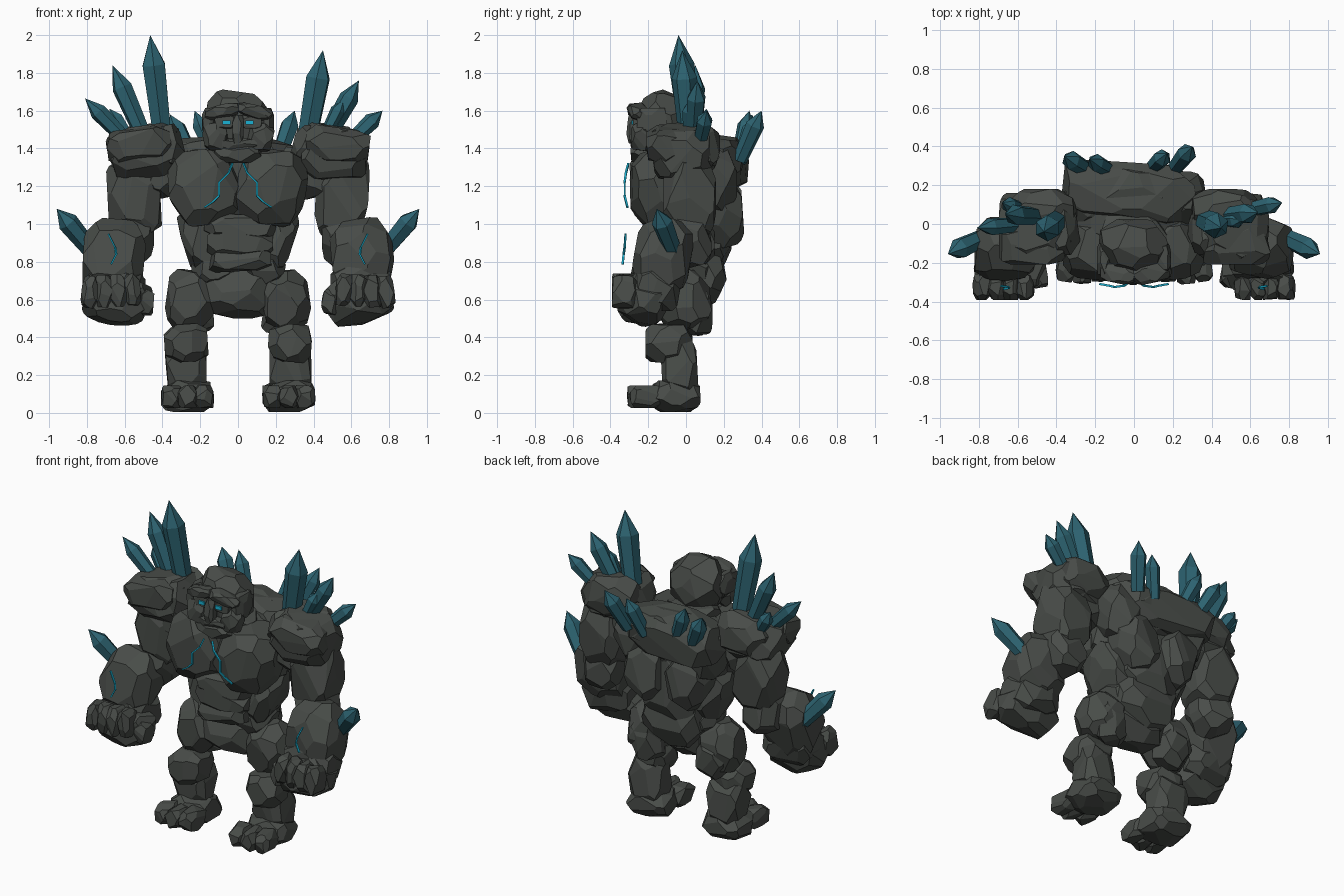
import bpy, bmesh, math, random
from mathutils import Vector, Matrix, Euler

if "Cube" in bpy.data.objects:
    bpy.data.objects.remove(bpy.data.objects["Cube"])


def material(name, rgb):
    m = bpy.data.materials.new(name)
    m.diffuse_color = (*rgb, 1)
    m.use_nodes = True
    m.node_tree.nodes["Principled BSDF"].inputs["Base Color"].default_value = m.diffuse_color
    return m


ROCK = material("dark_grey_rock", (0.066, 0.073, 0.066))
CRYSTAL = material("teal_crystal", (0.026, 0.125, 0.165))
GLOW = material("glowing_cyan", (0.01, 0.45, 0.66))


def finish(name, bm, mat):
    bmesh.ops.recalc_face_normals(bm, faces=bm.faces[:])
    me = bpy.data.meshes.new(name)
    bm.to_mesh(me)
    bm.free()
    me.materials.append(mat)
    ob = bpy.data.objects.new(name, me)
    bpy.context.collection.objects.link(ob)
    return ob


seed = [0]


def rock(name, center, half, rot=(0, 0, 0), cuts=24, q=1.6):
    """Boulder: a block chipped by planes around a rounded-box shape (rot in degrees)."""
    seed[0] += 1
    rnd = random.Random(seed[0] * 7 + 3)
    bm = bmesh.new()
    bmesh.ops.create_cube(bm, size=2)
    turn = rnd.uniform(0, 6.28)
    for i in range(cuts):
        z = 1 - 2 * (i + 0.5) / cuts
        a = i * 2.39996 + turn
        r = math.sqrt(1 - z * z)
        n = Vector((r * math.cos(a), r * math.sin(a), z))
        n += Vector([rnd.uniform(-0.22, 0.22) for _ in range(3)])
        n.normalize()
        d = sum(abs(c) ** q for c in n) ** (1 / q) * rnd.uniform(0.88, 1.0)
        res = bmesh.ops.bisect_plane(bm, geom=bm.verts[:] + bm.edges[:] + bm.faces[:],
                                     plane_co=n * d, plane_no=n, clear_outer=True)
        edges = [e for e in res["geom_cut"] if isinstance(e, bmesh.types.BMEdge)]
        if len(edges) > 2:
            bmesh.ops.contextual_create(bm, geom=edges)
    pts = [v.co.copy() for v in bm.verts]
    bm.free()
    # fit to the wanted size, then hull into a clean closed solid
    lo = [min(p[k] for p in pts) for k in range(3)]
    hi = [max(p[k] for p in pts) for k in range(3)]
    R = Euler([math.radians(a) for a in rot]).to_matrix()
    bm = bmesh.new()
    for p in pts:
        q3 = Vector([((p[k] - lo[k]) / (hi[k] - lo[k]) * 2 - 1) * half[k] for k in range(3)])
        bm.verts.new(R @ q3 + Vector(center))
    bmesh.ops.remove_doubles(bm, verts=bm.verts[:], dist=0.002)
    bmesh.ops.convex_hull(bm, input=bm.verts[:])
    loose = [v for v in bm.verts if not v.link_faces]
    bmesh.ops.delete(bm, geom=loose, context='VERTS')
    bmesh.ops.dissolve_limit(bm, angle_limit=math.radians(4), verts=bm.verts[:], edges=bm.edges[:])
    return finish(name, bm, ROCK)


def crystal(name, base, tip, r):
    """Six-sided shard that widens slightly, then comes to a point."""
    base, tip = Vector(base), Vector(tip)
    axis = tip - base
    M = Matrix.Translation(base) @ axis.to_track_quat('Z', 'Y').to_matrix().to_4x4()
    L = axis.length
    bm = bmesh.new()
    rings = [[bm.verts.new(M @ Vector((rr * math.cos(k * math.pi / 3 + 0.3),
                                       rr * math.sin(k * math.pi / 3 + 0.3), h)))
              for k in range(6)] for rr, h in ((0.8 * r, 0), (r, L * 0.71))]
    top = bm.verts.new(tip)
    bm.faces.new(rings[0][::-1])
    for k in range(6):
        j = (k + 1) % 6
        bm.faces.new((rings[0][k], rings[0][j], rings[1][j], rings[1][k]))
        bm.faces.new((rings[1][k], rings[1][j], top))
    return finish(name, bm, CRYSTAL)


def box(bm, center, size, R=Matrix.Identity(3)):
    M = Matrix.Translation(center) @ R.to_4x4() @ Matrix.Diagonal((*size, 1))
    bmesh.ops.create_cube(bm, size=1, matrix=M)


def crack(name, pts, w=0.011):
    """Thin glowing strip along a zigzag path."""
    bm = bmesh.new()
    for a, b in zip(pts, pts[1:]):
        a, b = Vector(a), Vector(b)
        box(bm, (a + b) / 2, (w, 0.008, (b - a).length + w * 0.5),
            (b - a).to_track_quat('Z', 'Y').to_matrix())
    return finish(name, bm, GLOW)


# torso
rock("torso_core", (0, 0.01, 1.18), (0.33, 0.20, 0.23), cuts=28)
rock("upper_back", (-0.03, 0.165, 1.325), (0.34, 0.15, 0.13), (-8, 0, -6), 28, 1.35)
rock("spine_hump", (0.01, 0.17, 1.32), (0.23, 0.13, 0.15), (-8, 0, 0))
rock("lower_back", (0.0, 0.10, 0.98), (0.20, 0.13, 0.24), (6, 0, 0))
rock("waist_back", (0, 0.06, 0.78), (0.21, 0.14, 0.22), (10, 0, 0))
rock("neck", (0, -0.06, 1.36), (0.17, 0.13, 0.09))
for i, (z, w, h) in enumerate(((0.985, 0.19, 0.065), (0.9, 0.175, 0.065), (0.81, 0.165, 0.06))):
    rock(f"belly_slab_{i + 1}", (0.01, -0.12, z), (w, 0.11, h), (0, 3 - 3 * i, 0), 22, 1.3)
rock("pelvis", (0, -0.01, 0.645), (0.225, 0.15, 0.145), cuts=26, q=1.8)

# head
rock("skull", (-0.005, -0.115, 1.545), (0.17, 0.14, 0.155), (0, 8, 0), 26, 1.75)
rock("nose", (0, -0.28, 1.50), (0.03, 0.033, 0.075), (-6, 0, 0), 14)
rock("upper_lip", (0, -0.255, 1.425), (0.10, 0.04, 0.028), cuts=16)
rock("jaw", (0, -0.215, 1.375), (0.135, 0.08, 0.055), cuts=20, q=1.8)

for s, side in ((1, "left"), (-1, "right")):
    # face halves
    rock(f"{side}_brow", (s * 0.085, -0.255, 1.595), (0.095, 0.05, 0.035), (0, s * 14, s * 12), 18)
    rock(f"{side}_eye_socket", (s * 0.075, -0.245, 1.54), (0.05, 0.033, 0.035), cuts=14, q=1.2)
    rock(f"{side}_cheek", (s * 0.12, -0.225, 1.46), (0.065, 0.065, 0.075), (0, s * 12, 0), cuts=18)
    rock(f"{side}_temple", (s * 0.155, -0.18, 1.54), (0.035, 0.08, 0.075), cuts=16)
    bm = bmesh.new()
    box(bm, (s * 0.06, -0.284, 1.538), (0.042, 0.009, 0.022))
    finish(f"{side}_eye", bm, GLOW)

    # chest, flanks and back
    rock(f"{side}_chest_plate", (s * 0.175, -0.13, 1.195), (0.185, 0.16, 0.20), (0, s * 8, s * 6), 28, 1.5)
    rock(f"{side}_flank", (s * 0.195, 0.0, 0.92), (0.10, 0.15, 0.18), (0, s * 18, 0))
    rock(f"{side}_hip", (s * 0.13, 0.0, 0.76), (0.115, 0.14, 0.10), (0, s * 15, 0))
    rock(f"{side}_shoulder_blade", (s * 0.24, 0.13, 1.24), (0.12, 0.14, 0.17), (0, s * 8, 0))
    rock(f"{side}_back_muscle", (s * 0.15, 0.17, 1.06), (0.13, 0.13, 0.18), (4, s * 10, 0))

    # shoulder
    rock(f"{side}_shoulder", (s * 0.50, -0.02, 1.375), (0.19, 0.17, 0.145), (0, s * 8, 0), 26, 1.5)
    rock(f"{side}_shoulder_plate", (s * 0.525, -0.10, 1.42), (0.17, 0.11, 0.09), (0, s * 8, 0), 22, 1.4)
    rock(f"{side}_shoulder_back", (s * 0.47, 0.07, 1.40), (0.17, 0.11, 0.13), (0, s * 8, 0))
    rock(f"{side}_shoulder_inner", (s * 0.375, -0.03, 1.41), (0.085, 0.13, 0.11), (0, s * 14, 0), 18)
    rock(f"{side}_armpit", (s * 0.40, 0.0, 1.25), (0.09, 0.11, 0.11), (0, s * -20, 0), 18)

    # arm
    rock(f"{side}_upper_arm", (s * 0.55, 0.02, 1.13), (0.14, 0.14, 0.22), (0, s * 3, 0), q=1.5)
    rock(f"{side}_elbow", (s * 0.565, 0.01, 0.92), (0.12, 0.125, 0.15), (15, 0, 0))
    rock(f"{side}_forearm", (s * 0.66, -0.125, 0.82), (0.165, 0.15, 0.205), (-10, s * -6, 0), 26)
    rock(f"{side}_wrist", (s * 0.65, -0.16, 0.67), (0.16, 0.13, 0.13), (-10, 0, 0))

    # fist
    rock(f"{side}_fist", (s * 0.64, -0.225, 0.595), (0.18, 0.13, 0.122), (-8, s * -7, 0), 24)
    for i in range(4):
        x = 0.56 + 0.075 * i
        rock(f"{side}_finger_{i + 1}", (s * x, -0.325, 0.652 - 0.004 * i),
             (0.044, 0.066, 0.085), (0, s * (6 - 4 * i), 0), 18, 1.5)
    rock(f"{side}_thumb", (s * 0.497, -0.25, 0.585), (0.048, 0.08, 0.07), (0, 0, s * -10), 16)

    # leg
    rock(f"{side}_thigh", (s * 0.25, -0.01, 0.595), (0.13, 0.14, 0.155), (4, s * -8, 0), 26)
    rock(f"{side}_buttock", (s * 0.235, 0.05, 0.545), (0.10, 0.09, 0.13), (0, s * 8, 0), 18)
    rock(f"{side}_knee", (s * 0.275, -0.09, 0.37), (0.115, 0.125, 0.10), (0, s * 4, 0), 22, 1.5)
    rock(f"{side}_shin", (s * 0.278, -0.035, 0.24), (0.11, 0.095, 0.145), (3, 0, 0), 20, 1.4)
    rock(f"{side}_foot", (s * 0.27, -0.055, 0.088), (0.135, 0.125, 0.084), (0, 0, s * 4), 22, 1.5)
    for i in range(3):
        rock(f"{side}_toe_{i + 1}", (s * (0.18 + 0.085 * i), -0.22 + 0.012 * abs(i - 1), 0.085),
             (0.05, 0.09, 0.06), (0, 0, s * (2 + 3 * i)), 16, 1.5)

    # crystals and glowing cracks shared by both sides
    crystal(f"{side}_forearm_crystal", (s * 0.76, -0.06, 0.84), (s * 0.96, -0.155, 1.08), 0.056)
    crack(f"{side}_chest_crack", [(s * x, y, z) for x, y, z in (
        (0.03, -0.305, 1.32), (0.05, -0.318, 1.27), (0.10, -0.325, 1.22),
        (0.10, -0.325, 1.15), (0.13, -0.318, 1.12), (0.175, -0.31, 1.09))])
    crack(f"{side}_forearm_crack", [(s * x, y, z) for x, y, z in (
        (0.685, -0.32, 0.945), (0.65, -0.325, 0.875), (0.645, -0.33, 0.84), (0.67, -0.335, 0.79))])

# crystals on the shoulders and back: base, tip, radius
shards = {
    "right_shoulder": (((-0.40, 0.02, 1.46), (-0.465, -0.04, 2.0), 0.068),
                       ((-0.49, 0.04, 1.44), (-0.665, 0.05, 1.84), 0.055),
                       ((-0.57, 0.00, 1.42), (-0.81, -0.02, 1.665), 0.046),
                       ((-0.56, 0.07, 1.42), (-0.68, 0.11, 1.61), 0.042)),
    "left_shoulder": (((0.36, 0.02, 1.42), (0.45, -0.02, 1.92), 0.068),
                      ((0.46, 0.04, 1.44), (0.64, 0.06, 1.76), 0.053),
                      ((0.58, 0.07, 1.42), (0.765, 0.11, 1.60), 0.045),
                      ((0.46, 0.02, 1.46), (0.56, 0.02, 1.66), 0.042)),
    "back": (((-0.24, 0.28, 1.34), (-0.36, 0.35, 1.58), 0.05),
             ((-0.12, 0.275, 1.34), (-0.23, 0.335, 1.60), 0.046),
             ((0.09, 0.285, 1.33), (0.17, 0.365, 1.57), 0.046),
             ((0.21, 0.285, 1.34), (0.30, 0.40, 1.60), 0.05)),
}
for group, items in shards.items():
    for i, (base, tip, r) in enumerate(items):
        crystal(f"{group}_crystal_{i + 1}", base, tip, r)
